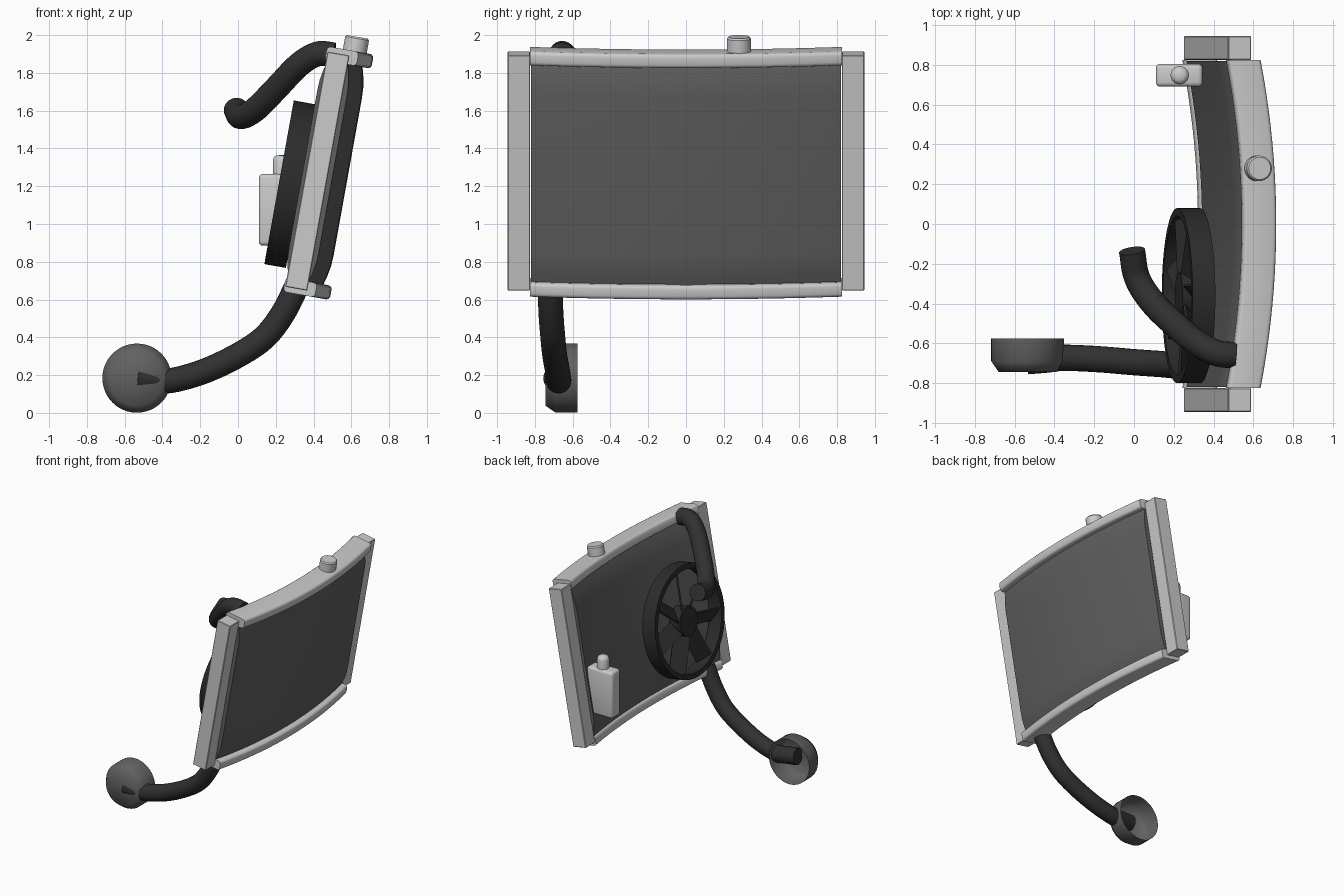
import bpy, bmesh, math
from mathutils import Matrix, Vector

if "Cube" in bpy.data.objects:
    bpy.data.objects.remove(bpy.data.objects["Cube"])

TILT = Matrix.Translation((0.42, 0, 1.28)) @ Matrix.Rotation(math.radians(10.2), 4, 'Y')


def material(name, v):
    m = bpy.data.materials.new(name)
    m.diffuse_color = (v, v, v, 1)
    m.use_nodes = True
    m.node_tree.nodes["Principled BSDF"].inputs["Base Color"].default_value = m.diffuse_color
    return m


METAL = material("light grey metal", 0.60)
CORE = material("dark grey core", 0.115)
PUMP = material("pump grey", 0.12)
RUBBER = material("black rubber", 0.03)
FAN = material("black plastic", 0.025)


def finish(name, bm, mat, matrix=None, angle=35, fix=True):
    if fix:
        bmesh.ops.recalc_face_normals(bm, faces=bm.faces[:])
    me = bpy.data.meshes.new(name)
    bm.to_mesh(me)
    bm.free()
    ob = bpy.data.objects.new(name, me)
    bpy.context.collection.objects.link(ob)
    me.materials.append(mat)
    if matrix:
        ob.matrix_world = matrix
    bpy.context.view_layer.objects.active = ob
    ob.select_set(True)
    bpy.ops.object.shade_smooth_by_angle(angle=math.radians(angle))
    ob.select_set(False)
    return ob


def add_box(bm, size, matrix):
    bmesh.ops.create_cube(bm, size=1, matrix=matrix @ Matrix.Diagonal((*size, 1)))


def box(name, size, loc, mat, matrix=None, bevel=0, segments=1):
    bm = bmesh.new()
    add_box(bm, size, Matrix.Translation(loc))
    if bevel:
        bmesh.ops.bevel(bm, geom=bm.edges[:], offset=bevel, segments=segments,
                        profile=0.5, affect='EDGES')
    return finish(name, bm, mat, matrix)


def bowed_bar(name, profile, mat, half=0.825, bow=0.08, steps=20):
    """Sweep a closed (depth, height) profile across the width along a bow."""
    bm = bmesh.new()
    rings = []
    for i in range(steps + 1):
        t = -1 + 2 * i / steps
        off = bow * (1 - t * t)
        rings.append([bm.verts.new((x + off, t * half, z)) for x, z in profile])
    n = len(profile)
    for a, b in zip(rings, rings[1:]):
        for k in range(n):
            bm.faces.new((a[k], a[(k + 1) % n], b[(k + 1) % n], b[k]))
    bm.faces.new(rings[0])
    bm.faces.new(rings[-1])
    return finish(name, bm, mat, TILT)


def lathe(name, profile, mat, matrix, closed=False, sides=48, angle=35):
    """Spin a (radius, height) profile about the local z axis."""
    bm = bmesh.new()
    pts = profile + profile[:1] if closed else profile
    vs = [bm.verts.new((r, 0, z)) for r, z in pts]
    es = [bm.edges.new(p) for p in zip(vs, vs[1:])]
    bmesh.ops.spin(bm, geom=vs + es, cent=(0, 0, 0), axis=(0, 0, 1),
                   angle=2 * math.pi, steps=sides, use_duplicate=False)
    bmesh.ops.remove_doubles(bm, verts=bm.verts[:], dist=1e-4)
    return finish(name, bm, mat, matrix, angle)


def hose(name, points, radius=0.066, sides=24):
    """Round tube through the points, smoothed and capped at both ends."""
    p = [Vector(q) for q in points]
    p = [2 * p[0] - p[1]] + p + [2 * p[-1] - p[-2]]
    path = []
    for a, b, c, d in zip(p, p[1:], p[2:], p[3:]):
        for i in range(6):
            t = i / 6
            path.append(0.5 * (2 * b + (c - a) * t + (2 * a - 5 * b + 4 * c - d) * t * t
                               + (3 * b - a - 3 * c + d) * t ** 3))
    path.append(p[-2])
    bm = bmesh.new()
    rings = []
    side = None
    for i, q in enumerate(path):
        tan = (path[min(i + 1, len(path) - 1)] - path[max(i - 1, 0)]).normalized()
        side = tan.orthogonal() if side is None else side - tan * side.dot(tan)
        side.normalize()
        up = tan.cross(side)
        angs = [2 * math.pi * k / sides for k in range(sides)]
        rings.append([bm.verts.new(q + radius * (math.cos(a) * side + math.sin(a) * up))
                      for a in angs])
    for a, b in zip(rings, rings[1:]):
        for k in range(sides):
            bm.faces.new((a[k], a[(k + 1) % sides], b[(k + 1) % sides], b[k]))
    bm.faces.new(rings[0])
    bm.faces.new(rings[-1])
    return finish(name, bm, RUBBER, angle=50)


# Radiator core: bowed slab, thinning toward the top and bottom
half = [(0.050, 0.60), (0.066, 0.54), (0.077, 0.48), (0.080, 0.42)]
outer = half + [(x, -z) for x, z in reversed(half)]
profile = outer + [(-x, z) for x, z in reversed(outer)]
bowed_bar("radiator_core", [(x + 0.004, z) for x, z in profile], CORE, half=0.82)

# Top and bottom tanks with rounded edges
for name, u in (("top_tank", 0.622), ("bottom_tank", -0.622)):
    prof = []
    for cx, cz, start in ((1, 1, 0), (-1, 1, 90), (-1, -1, 180), (1, -1, 270)):
        for k in range(4):
            a = math.radians(start + 30 * k)
            prof.append((0.02 + cx * 0.065 + 0.02 * math.cos(a),
                         u + cz * 0.018 + 0.02 * math.sin(a)))
    bowed_bar(name, prof, METAL)

# Straight side tanks
for name, s in (("left_side_tank", -1), ("right_side_tank", 1)):
    box(name, (0.118, 0.12, 1.265), (0, s * 0.885, 0), METAL, TILT, bevel=0.004)

# Filler cap
lathe("filler_cap", [(0, 0.62), (0.064, 0.62), (0.064, 0.728), (0.056, 0.737), (0, 0.737)],
      METAL, TILT @ Matrix.Translation((0.083, 0.28, 0)), sides=32)

# Fan: shroud ring, hub and seven pitched blades
FAN_M = TILT @ Matrix.Translation((-0.131, -0.36, -0.094))
AXIS = FAN_M @ Matrix.Rotation(math.pi / 2, 4, 'Y')
lathe("fan_ring", [(0.40, -0.058), (0.44, -0.058), (0.44, 0.058), (0.40, 0.058)],
      FAN, AXIS, closed=True, sides=64)
lathe("fan_hub", [(0, -0.05), (0.115, -0.05), (0.115, 0.05), (0, 0.05)], FAN, AXIS, sides=32)
bm = bmesh.new()
for i in range(7):
    add_box(bm, (0.014, 0.13, 0.32),
            Matrix.Rotation(2 * math.pi * i / 7, 4, 'X') @ Matrix.Translation((0, 0, 0.25))
            @ Matrix.Rotation(math.radians(38), 4, 'Z'))
finish("fan_blades", bm, FAN, FAN_M)

# Hoses
hose("upper_hose", [(0.51, -0.66, 1.895), (0.42, -0.65, 1.90), (0.32, -0.60, 1.84),
                    (0.20, -0.50, 1.715), (0.09, -0.39, 1.605), (0.015, -0.27, 1.568),
                    (-0.01, -0.135, 1.605)])
hose("lower_hose", [(0.32, -0.72, 0.69), (0.24, -0.715, 0.53), (0.14, -0.705, 0.40),
                    (0.0, -0.695, 0.305), (-0.18, -0.68, 0.22), (-0.35, -0.673, 0.172),
                    (-0.44, -0.682, 0.175), (-0.535, -0.69, 0.184)])

# Pump cup: shallow bowl open toward the back
lathe("pump_cup", [(0, 0), (0.145, 0), (0.183, 0.055), (0.183, 0.17)], PUMP,
      Matrix.Translation((-0.535, -0.745, 0.184)) @ Matrix.Rotation(-math.pi / 2, 4, 'X'),
      angle=180)

# Overflow bottle and its rounded cap
box("overflow_bottle", (0.235, 0.115, 0.38), (0.2275, 0.748, 1.075), METAL,
    bevel=0.022, segments=3)
lathe("bottle_cap", [(0, 1.25), (0.046, 1.25), (0.046, 1.335), (0.04, 1.353),
                     (0.025, 1.363), (0, 1.365)],
      METAL, Matrix.Translation((0.23, 0.748, 0)), sides=24, angle=50)
